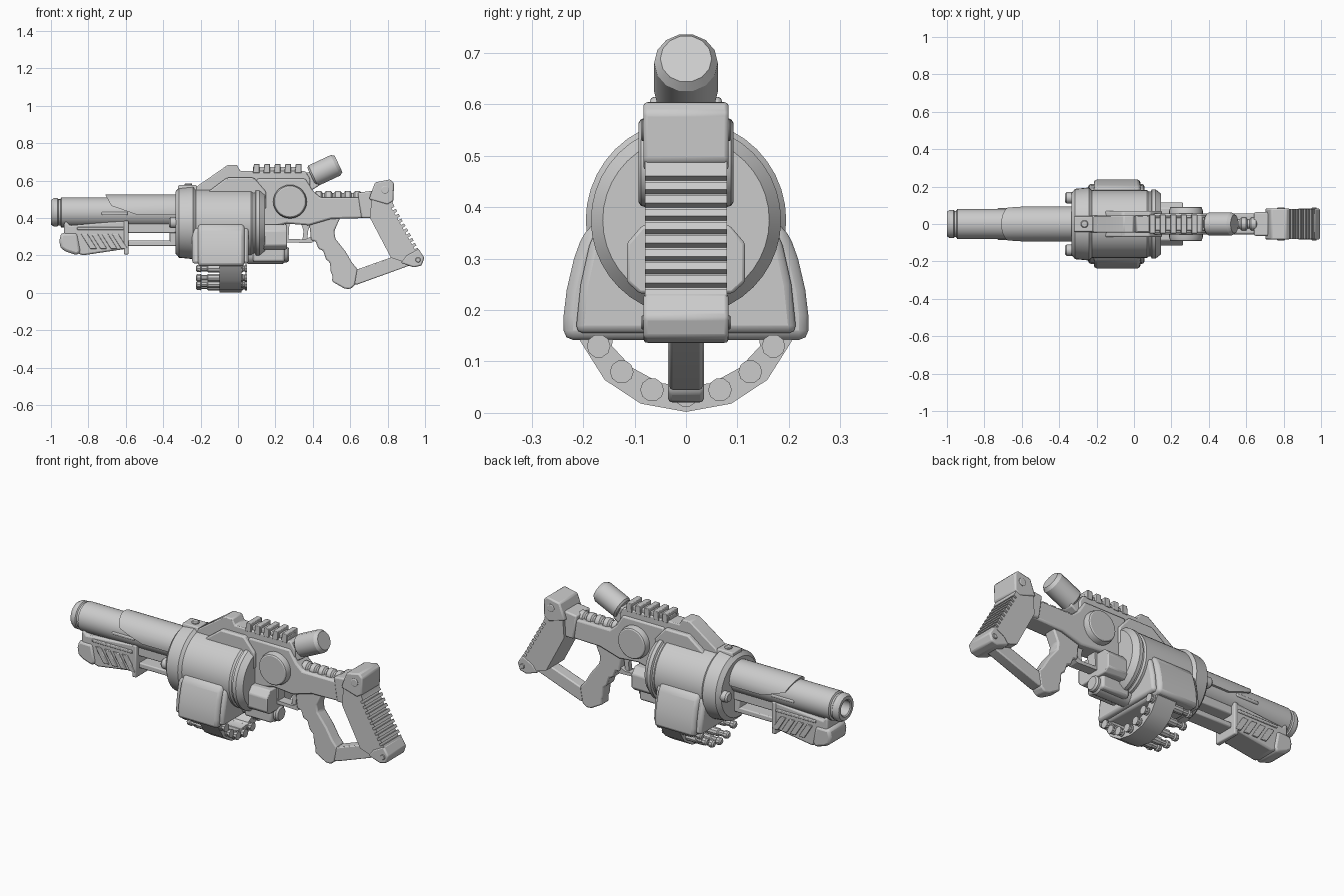
import bpy, bmesh, math
from mathutils import Vector


def finish(name, bm, bevel=0.0, loc=(0, 0, 0)):
    bmesh.ops.recalc_face_normals(bm, faces=bm.faces)
    me = bpy.data.meshes.new(name)
    bm.to_mesh(me)
    bm.free()
    ob = bpy.data.objects.new(name, me)
    ob.location = loc
    bpy.context.collection.objects.link(ob)
    if bevel:
        m = ob.modifiers.new("Bevel", 'BEVEL')
        m.width, m.segments, m.limit_method = bevel, 2, 'ANGLE'
    return ob


def prism(name, pts, a, b, axis='y', bevel=0.0):
    """Extrude an (x,z) profile along y, or a (y,z) profile along x."""
    bm = bmesh.new()
    place = (lambda p, t: (p[0], t, p[1])) if axis == 'y' else (lambda p, t: (t, p[0], p[1]))
    lo = [bm.verts.new(place(p, a)) for p in pts]
    hi = [bm.verts.new(place(p, b)) for p in pts]
    bm.faces.new(lo)
    bm.faces.new(hi)
    for i in range(len(pts)):
        j = (i + 1) % len(pts)
        bm.faces.new((lo[i], lo[j], hi[j], hi[i]))
    return finish(name, bm, bevel)


def slab(name, pts, half, bevel=0.0):
    return prism(name, pts, -half, half, 'y', bevel)


def box(name, x0, x1, y0, y1, z0, z1, bevel=0.0):
    return prism(name, [(x0, z0), (x1, z0), (x1, z1), (x0, z1)], y0, y1, 'y', bevel)


def lathe(name, prof, loc, n=32, pitch=0.0, yaw=0.0):
    """Revolve (x, radius) pairs about a line along x."""
    bm = bmesh.new()
    rings = [[bm.verts.new((x, r * math.cos(2 * math.pi * k / n), r * math.sin(2 * math.pi * k / n)))
              for k in range(n)] for x, r in prof]
    for p, q in zip(rings, rings[1:]):
        for k in range(n):
            j = (k + 1) % n
            bm.faces.new((p[k], p[j], q[j], q[k]))
    bm.faces.new(rings[0])
    bm.faces.new(rings[-1])
    ob = finish(name, bm, 0, loc)
    ob.rotation_euler = (0, -pitch, yaw)
    return ob


def mirrored(half):
    return half + [(-y, z) for y, z in reversed(half)]


# Barrel with bore
lathe("barrel", [(-.88, .042), (-.995, .042), (-1, .048), (-1, .066), (-.985, .076), (-.965, .076),
                 (-.96, .07), (-.95, .07), (-.945, .08), (-.3, .08)], (0, 0, .43))

# Barrel shroud: half shell with a slanted front
arc = [(.093 * math.cos(math.radians(a)), .432 + .093 * math.sin(math.radians(a))) for a in range(-10, 191, 10)]
shroud = prism("barrel_shroud", arc, -.72, -.3, 'x')
bm = bmesh.new()
bm.from_mesh(shroud.data)
for co, no in (((-.71, 0, .525), (-1, 0, -.55)), ((-.52, 0, .41), (-.35, 0, -1))):
    geom = bm.verts[:] + bm.edges[:] + bm.faces[:]
    res = bmesh.ops.bisect_plane(bm, geom=geom, plane_co=co, plane_no=Vector(no), clear_outer=True)
    cut = [e for e in res["geom_cut"] if isinstance(e, bmesh.types.BMEdge)]
    bmesh.ops.holes_fill(bm, edges=cut)
bm.to_mesh(shroud.data)
bm.free()

# Fore grip with slanted ribs on each side
slab("fore_grip", [(-.92, .385), (-.9, .36), (-.6, .385), (-.595, .37), (-.595, .235), (-.63, .23), (-.83, .2),
                   (-.88, .22), (-.93, .29), (-.93, .37)], .068, .018)
slab("fore_grip_nose", [(-.955, .28), (-.945, .32), (-.86, .32), (-.84, .22), (-.86, .2), (-.92, .22), (-.95, .24)],
     .076, .022)
box("fore_grip_end_plate", -.61, -.585, -.074, .074, .205, .385, .006)
for s in (-1, 1):
    for i in range(4):
        x = -.84 + i * .055
        prism("fore_grip_rib", [(x, .315), (x + .035, .315), (x + .085, .235), (x + .05, .235)],
              s * .06, s * .076, 'y', .003)
    box("fore_grip_trim", -.86, -.61, s * .06, s * .075, .335, .352, .004)
    box("barrel_side_bar", -.73, -.59, s * .07, s * .085, .415, .433, .006)

# Slide rails under the barrel
box("upper_slide_rail", -.6, -.32, -.05, .05, .32, .37, .006)
box("lower_slide_rail", -.6, -.32, -.045, .045, .25, .28, .006)
box("slide_rail_stop", -.365, -.32, -.045, .045, .25, .35, .006)

# Main drum housing
lathe("drum_housing", [(-.335, .165), (-.315, .188), (-.24, .195), (-.225, .181), (.07, .181), (.08, .174),
                       (.09, .174), (.095, .185), (.115, .185), (.145, .162), (.145, .02)], (0, 0, .375), 40)
for s in (-1, 1):
    lathe("drum_knob", [(-.37, .022), (-.36, .03), (-.3, .03)], (0, s * .14, .375), 14)
bolt = lathe("drum_top_bolt", [(0, .02), (.025, .02), (.03, .016)], (-.265, 0, .555), 12, math.pi / 2)
prism("drum_top_plate", [(-.05, .53), (.05, .53), (.04, .575), (-.04, .575)], -.32, -.22, 'x', .005)

# Magazine cover draped over the drum
prism("magazine_cover", mirrored([(.238, .142), (.238, .19), (.232, .24), (.218, .3), (.2, .35), (.17, .375)]),
      -.215, .035, 'x', .018)
prism("magazine_cover_inner", mirrored([(.215, .155), (.205, .25), (.185, .34), (.15, .37)]), -.245, .057, 'x', .015)

# Feed belt and rounds below
outer = [(0, .002), (.088, .018), (.158, .064), (.206, .14), (.2, .17)]
inner = [(0, .052), (.05, .058), (.105, .088), (.144, .13), (.14, .17)]
prism("feed_belt", [(-y, z) for y, z in reversed(outer)] + outer[1:] + list(reversed(inner))
      + [(-y, z) for y, z in inner[1:]], -.1, .02, 'x')
for y, z in ((-.17, .13), (-.125, .08), (-.066, .045), (0, .034), (.066, .045), (.125, .08), (.17, .13)):
    lathe("round", [(-.225, .012), (-.218, .02), (-.2, .022), (-.195, .016), (-.165, .016), (-.16, .022),
                    (.025, .022), (.028, .017), (.036, .017), (.038, .023), (.048, .023)], (0, y, z), 10)

# Top spine and sight rail
slab("top_spine", [(-.23, .55), (-.215, .572), (-.055, .683), (-.005, .683), (.012, .65), (.08, .65), (.36, .65),
                   (.385, .61), (.385, .5), (-.2, .5)], .045, .006)
slab("spine_side_plate", [(-.16, .54), (-.06, .615), (.085, .615), (.15, .54), (.15, .45), (-.15, .45)], .07, .008)
box("sight_rail_base", .08, .34, -.035, .035, .63, .672, .004)
for i in range(5):
    x = .08 + i * .056
    slab("sight_rail_tooth", [(x, .64), (x + .035, .64), (x + .035, .688), (x + .005, .688)], .05, .003)

# Tilted scope and mount
lathe("scope", [(-.08, .052), (-.07, .062), (.062, .062), (.08, .05)], (.465, 0, .655), 14, math.radians(25))
slab("scope_mount", [(.36, .64), (.4, .65), (.44, .62), (.43, .57), (.38, .54), (.36, .56)], .035, .006)

# Rear receiver and arm
slab("rear_receiver", [(.1, .61), (.36, .61), (.4, .545), (.44, .51), (.72, .51), (.72, .4), (.5, .395), (.38, .36),
                       (.26, .37), (.1, .33)], .055, .01)
lathe("pivot_disc", [(-.092, .078), (-.088, .084), (-.07, .09), (.07, .09), (.088, .084), (.092, .078)],
      (.278, 0, .487), 28, 0, math.pi / 2)
ribs = []
for i in range(5):
    x = .41 + i * .052
    ribs += [(x, .024), (x + .008, .034), (x + .034, .034), (x + .042, .024)]
lathe("ribbed_tube", ribs, (0, 0, .51), 16)

# Boxes and canister behind the drum
prism("gear_box", mirrored([(.09, .232), (.115, .255), (.115, .33), (.085, .365)]), .13, .262, 'x', .006)
lathe("rear_canister", [(.05, .05), (.24, .05), (.25, .042), (.262, .042), (.272, .034)], (0, 0, .204), 16)
box("canister_bracket", .08, .25, -.06, .06, .165, .25, .012)

# Trigger, guard and grip
slab("trigger_guard", [(.25, .37), (.25, .27), (.39, .265), (.45, .3), (.43, .32), (.36, .285), (.27, .288),
                       (.275, .37)], .028)
slab("trigger", [(.335, .38), (.39, .38), (.375, .33), (.37, .28), (.345, .285), (.35, .33)], .014)
slab("grip", [(.37, .42), (.385, .34), (.39, .28), (.415, .275), (.43, .235), (.455, .225), (.47, .18), (.492, .16),
              (.495, .115), (.505, .09), (.503, .06), (.57, .022), (.6, .02), (.625, .04), (.64, .125), (.61, .16),
              (.575, .22), (.52, .29), (.515, .33), (.55, .41)], .035, .008)
slab("stock_lower_bar", [(.6, .115), (.63, .122), (.85, .2), (.93, .15), (.64, .045), (.6, .045)], .032, .006)

# Stock column with toothed back
top, end, count = Vector((.829, .475)), Vector((.975, .215)), 10
step = (end - top) / count
inward = Vector((step.y, -step.x)).normalized() * .018
teeth = []
for i in range(count):
    a, b = top + step * i, top + step * (i + .55)
    teeth += [a, b, b + inward, top + step * (i + 1) + inward]
slab("stock_column", [(.706, .4), (.715, .53), (.81, .55)] + [tuple(p) for p in teeth] + [(.93, .15), (.818, .187)], .08)
slab("stock_upper_cap", [(.7, .5), (.716, .545), (.733, .59), (.813, .606), (.834, .585), (.831, .49), (.8, .47)],
     .083, .008)
slab("stock_lower_cap", [(.965, .235), (.996, .187), (.982, .146), (.941, .135), (.87, .16), (.9, .2)], .083, .008)
slab("stock_neck", [(.64, .535), (.72, .545), (.74, .4), (.66, .4)], .063, .008)
for x, z, r in ((.786, .55, .022), (.963, .176, .014)):
    lathe("stock_pin", [(-.088, r * .8), (-.085, r), (.085, r), (.088, r * .8)], (x, 0, z), 14, 0, math.pi / 2)

for ob in bpy.context.scene.objects:
    ob.select_set(True)
    bpy.context.view_layer.objects.active = ob
bpy.ops.object.shade_smooth_by_angle(angle=math.radians(30))
